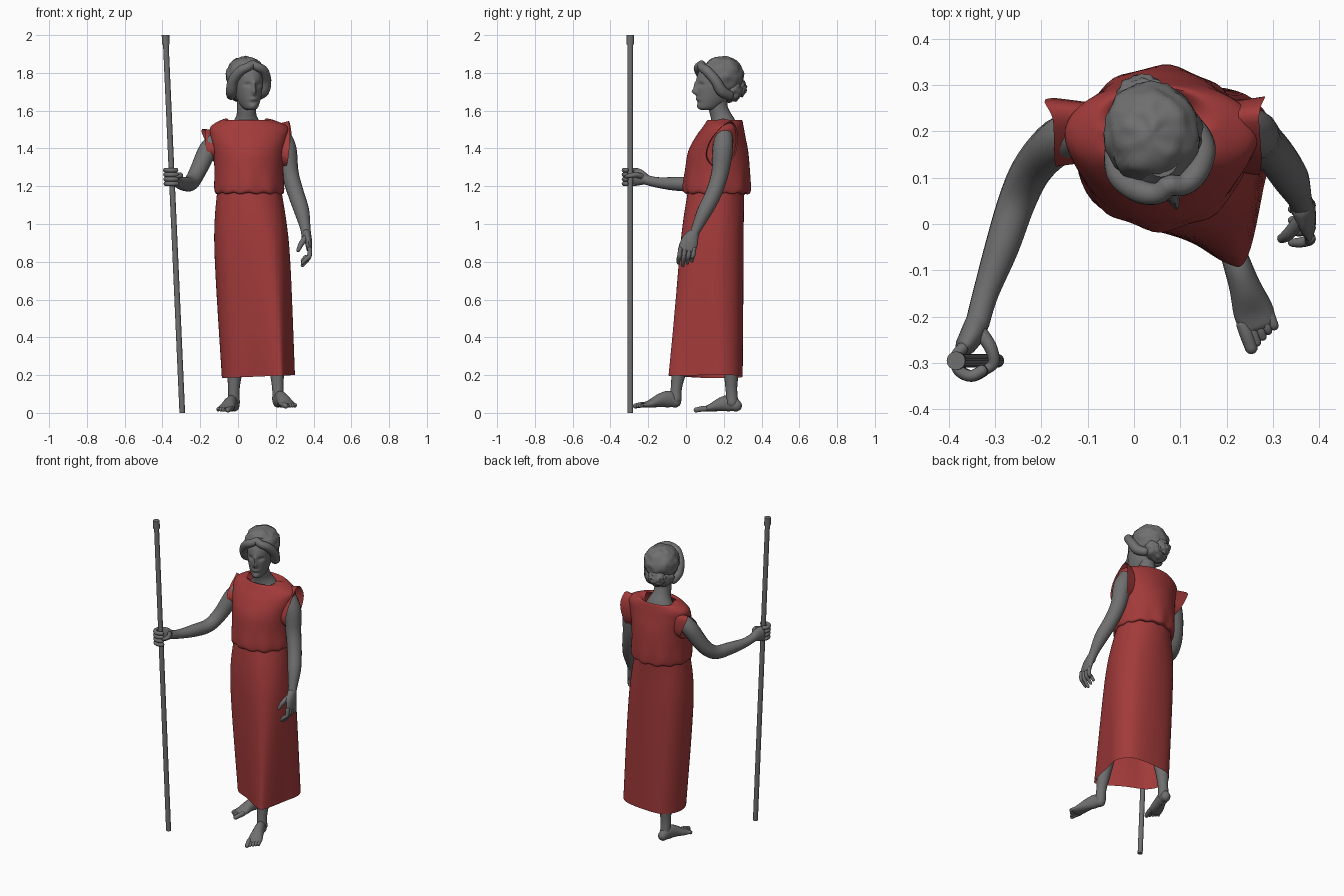
import bpy, bmesh, math
from mathutils import Vector, Matrix, noise

cube = bpy.data.objects.get("Cube")
if cube:
    bpy.data.objects.remove(cube, do_unlink=True)


def material(name, colour):
    mat = bpy.data.materials.new(name)
    mat.use_nodes = True
    mat.diffuse_color = (*colour, 1)
    mat.node_tree.nodes["Principled BSDF"].inputs["Base Color"].default_value = (*colour, 1)
    return mat


RED = material("red cloth", (0.36, 0.042, 0.042))
GREY = material("stone grey", (0.16, 0.16, 0.16))
made = []


def finish(name, bm, mat):
    bmesh.ops.recalc_face_normals(bm, faces=bm.faces[:])
    mesh = bpy.data.meshes.new(name)
    bm.to_mesh(mesh)
    bm.free()
    mesh.materials.append(mat)
    obj = bpy.data.objects.new(name, mesh)
    bpy.context.collection.objects.link(obj)
    made.append(obj)
    return obj


def spline(points, steps, closed=False):
    """Smooth curve through points of any dimension."""
    pts = [Vector(p) for p in points]
    n = len(pts)
    pick = (lambda i: pts[i % n]) if closed else (lambda i: pts[max(0, min(n - 1, i))])
    out = []
    for i in range(n if closed else n - 1):
        a, b, c, d = (pick(i + k) for k in (-1, 0, 1, 2))
        for s in range(steps):
            t = s / steps
            out.append(b + (c - a) * (t / 2) + (a * 2 - b * 5 + c * 4 - d) * (t * t / 2)
                       + (b * 3 - a - c * 3 + d) * (t ** 3 / 2))
    return out if closed else out + [pts[-1]]


def loft(name, rings, mat, caps=True):
    bm = bmesh.new()
    rows = [[bm.verts.new(p) for p in ring] for ring in rings]
    n = len(rows[0])
    for low, high in zip(rows, rows[1:]):
        for i in range(n):
            bm.faces.new((low[i], low[(i + 1) % n], high[(i + 1) % n], high[i]))
    if caps:
        bm.faces.new(rows[0])
        bm.faces.new(rows[-1])
    return finish(name, bm, mat)


def along(rings, steps):
    """Smoothly interpolate between matching rings."""
    columns = [spline(col, steps) for col in zip(*rings)]
    return [list(row) for row in zip(*columns)]


def ellipse(x0, x1, y0, y1, z, n, dip_front=0, dip_back=0):
    """Ring within bounds, starting at -x and running round the front."""
    ring = []
    for i in range(n):
        a = math.tau * i / n
        s = math.sin(a)
        drop = dip_front * max(s, 0) + dip_back * max(-s, 0)
        ring.append(Vector(((x0 + x1) / 2 - (x1 - x0) / 2 * math.cos(a),
                            (y0 + y1) / 2 - (y1 - y0) / 2 * s, z - drop)))
    return ring


def tube(name, points, up=(0, 1, 0), steps=5, sides=16, mat=GREY):
    """Rounded limb through (x, y, z, side radius[, up radius])."""
    path = spline([tuple(p) + (p[3],) * (5 - len(p)) for p in points], steps)
    centres = [p.to_3d() if len(p) == 3 else Vector(p[:3]) for p in path]
    rings = []
    last = len(path) - 1
    for i, p in enumerate(path):
        t = (centres[min(i + 1, last)] - centres[max(i - 1, 0)]).normalized()
        side = t.cross(Vector(up)).normalized()
        top = side.cross(t)
        ends = [(0, 1)]
        if i == 0:
            ends = [(-0.75, 0.4), (-0.45, 0.8), (0, 1)]
        if i == last:
            ends = [(0, 1), (0.45, 0.8), (0.75, 0.4)]
        for shift, k in ends:
            c = centres[i] + t * shift * min(p[3], p[4])
            rings.append([c + side * (p[3] * k * math.cos(math.tau * j / sides))
                          + top * (p[4] * k * math.sin(math.tau * j / sides)) for j in range(sides)])
    return loft(name, rings, mat)


# Skirt: round waist, twisted hem with the forward knee at the left
waist = ellipse(-0.11, 0.23, 0.01, 0.31, 1.18, 10)
hip = [(-.125, .17), (-.09, .05), (.03, -.01), (.16, -.03), (.23, .01),
       (.265, .1), (.265, .2), (.2, .28), (.07, .305), (-.07, .27)]
hem = [(-.085, .18), (-.05, .07), (.07, .0), (.2, -.085), (.245, -.07),
       (.28, .08), (.3, .2), (.24, .28), (.1, .3), (-.03, .28)]
skirt_rings = [[Vector((x, y, 0.185 + 0.04 * (x + 0.08))) for x, y in hem],
               [Vector((x, y, 0.88)) for x, y in hip], waist]
loft("skirt", [spline(r, 6, True) for r in along(skirt_rings, 12)], RED, caps=False)

# Blouse: bloused over the belt, sloping to an open neckline
N = 64
bounds = [(-.10, .22, .03, .30, 1.165), (-.118, .238, -.003, .33, 1.163), (-.126, .245, -.014, .34, 1.19),
          (-.125, .24, -.005, .338, 1.28), (-.13, .245, .01, .33, 1.38),
          (-.145, .262, .05, .315, 1.46), (-.145, .262, .09, .305, 1.515),
          (-.09, .19, .115, .295, 1.55)]
rows = [ellipse(*b, N) for b in bounds] + [ellipse(-.055, .145, .125, .27, 1.56, N, .03, .05)]
blouse_rings = along(rows, 5)
for ring in blouse_rings:
    for i, v in enumerate(ring):
        fade = max(0, 1 - abs(v.z - 1.19) / 0.12)
        v.z += 0.006 * fade * math.sin(i * 1.3)
        v.y -= 0.005 * fade * math.sin(i * 0.9)
loft("blouse", blouse_rings, RED, caps=False)


def sleeve(name, centre, opening):
    inner = [Vector(centre) + (Vector(p) - Vector(centre)) * 0.75 for p in opening]
    for v in inner:
        v.x += 0.6 * (0.06 - v.x)
    middle = [a.lerp(Vector(b), 0.6) for a, b in zip(inner, opening)]
    rings = along([inner, middle, [Vector(p) for p in opening]], 4)
    loft(name, [spline(r, 5, True) for r in rings], RED, caps=False)


sleeve("left_sleeve", (.23, .19, 1.42),
       [(.27, .235, 1.545), (.275, .14, 1.46), (.268, .105, 1.36), (.255, .16, 1.3), (.265, .25, 1.35), (.283, .275, 1.47)])
sleeve("right_sleeve", (-.1, .2, 1.42),
       [(-.175, .225, 1.5), (-.172, .15, 1.44), (-.165, .125, 1.385), (-.13, .18, 1.33), (-.14, .26, 1.37), (-.192, .268, 1.485)])

# Neck and upper chest
tube("neck", [(.045, .2, 1.47, .12, .09), (.045, .2, 1.52, .085, .07), (.045, .185, 1.57, .055),
              (.045, .17, 1.62, .05), (.045, .17, 1.68, .05)], sides=24)

# Head parts are made facing forward and then turned slightly to the left
head_turn = Matrix.Translation((0.048, 0.17, 0)) @ Matrix.Rotation(math.radians(18), 4, "Z")
profile = [(.012, -.09, -.03, 1.603), (.036, -.108, .0, 1.613), (.056, -.115, .05, 1.65), (.069, -.12, .08, 1.7),
           (.074, -.12, .09, 1.75), (.074, -.108, .09, 1.8), (.05, -.07, .08, 1.85)]
face_rings = along([ellipse(-w, w, f, b, z, 72) for w, f, b, z in profile], 9)
# Features: x, z, width, height, push forward
features = [(0, 1.7, .011, .016, .024), (0, 1.733, .01, .026, .014), (.031, 1.738, .016, .011, -.012),
            (-.031, 1.738, .016, .011, -.012), (0, 1.662, .02, .007, .007),
            (0, 1.643, .02, .006, -.004), (0, 1.622, .018, .012, .006)]
for ring in face_rings:
    for v in ring:
        if v.y < -0.02:
            v.y -= sum(a * math.exp(-((v.x - x) / w) ** 2 - ((v.z - z) / h) ** 2) for x, z, w, h, a in features)
loft("face", face_rings, GREY).matrix_world = head_turn


def hair_mass(name, centre, radii, lump):
    bm = bmesh.new()
    bmesh.ops.create_uvsphere(bm, u_segments=40, v_segments=28, radius=1)
    for v in bm.verts:
        v.co *= 1 + lump * noise.noise(v.co * 3.5)
        v.co = Vector(a * b + c for a, b, c in zip(v.co, radii, centre))
    finish(name, bm, GREY).matrix_world = head_turn


hair_mass("hair", (0, .025, 1.785), (.105, .112, .103), .09)
hair_mass("hair_nape", (0, .065, 1.71), (.09, .065, .065), .12)
hair_mass("hair_bun", (0, .11, 1.72), (.055, .045, .05), .2)
for s, side in ((1, "left"), (-1, "right")):
    wave = tube(side + "_hair_wave", [(s * .075, .04, 1.68, .025), (s * .09, -.01, 1.705, .03), (s * .092, -.045, 1.76, .027),
                                      (s * .065, -.083, 1.81, .026), (s * .03, -.1, 1.83, .023), (0, -.09, 1.845, .022)],
                up=(0, 0.3, 1))
    wave.matrix_world = head_turn

# Arms
tube("left_arm", [(.225, .2, 1.48, .045), (.255, .195, 1.4, .054), (.275, .18, 1.27, .046), (.307, .145, 1.16, .043),
                  (.337, .1, 1.07, .04), (.357, .055, .975, .027), (.362, .035, .93, .026)])
tube("right_arm", [(-.11, .2, 1.45, .045), (-.16, .18, 1.39, .05), (-.215, .125, 1.275, .044), (-.25, .055, 1.217, .041),
                   (-.285, -.05, 1.213, .037), (-.32, -.15, 1.22, .028), (-.338, -.215, 1.235, .026)], up=(0.3, 0, 1))

# Left hand, relaxed
tube("left_palm", [(.362, .04, .95, .024, .03), (.372, .02, .91, .02, .045), (.378, .006, .865, .015, .046)])
for i in range(4):
    y = -0.03 + 0.024 * i
    reach = 0.012 * abs(i - 1)
    tube("left_finger", [(.38, y, .87, .012), (.378, y - .005, .83, .012), (.358, y - .01, .8 + reach, .011),
                         (.34, y - .01, .78 + reach, .009)], sides=10)
tube("left_thumb", [(.36, .01, .93, .016), (.335, -.02, .895, .014), (.318, -.032, .86, .01)], sides=10)

# Staff
foot_point, top_point = Vector((-0.295, -0.295, 0)), Vector((-0.384, -0.295, 2))


def on_staff(z):
    return foot_point.lerp(top_point, z / 2)


def staff_part(name, z0, z1, radius):
    rings = [ellipse(c.x - radius, c.x + radius, c.y - radius, c.y + radius, c.z, 16)
             for c in (on_staff(z0), on_staff(z1))]
    loft(name, rings, GREY)


staff_part("staff", 0, 1.97, 0.015)
staff_part("staff_cap", 1.95, 2, 0.02)

# Right hand, closed round the staff
tube("right_palm", [(-.337, -.21, 1.235, .026), (-.35, -.24, 1.245, .026, .042), (-.365, -.265, 1.25, .022, .047)], up=(0, 0, 1))
for i in range(4):
    z = 1.213 + 0.024 * i
    c = on_staff(z)
    curl = [(c.x + .033 * math.cos(a), c.y + .033 * math.sin(a), z, .0125) for a in (2.1, 2.9, 3.8, 4.7, 5.6)]
    tube("right_finger", curl, up=(0, 0, 1), sides=10)
tube("right_thumb", [(-.335, -.23, 1.25, .016), (-.31, -.265, 1.26, .014), (-.303, -.3, 1.255, .012),
                     (-.325, -.318, 1.25, .01)], up=(0, 0, 1), sides=10)

# Legs
tube("left_leg", [(.2, .02, .45, .055), (.205, -.03, .25, .042), (.21, -.05, .14, .03), (.213, -.055, .07, .032)])
tube("right_leg", [(0, .2, .45, .055), (-.015, .235, .25, .043), (-.022, .24, .13, .031), (-.022, .245, .05, .032)])


def foot(side, heel, angle, inner):
    """Foot pointing forward with five toes; inner is the big-toe side."""
    place = Matrix.Translation(heel) @ Matrix.Rotation(math.radians(angle), 4, "Z")
    shape = [(0, -.022, .032, .028, .03), (0, -.06, .048, .03, .044), (0, -.11, .043, .034, .037),
             (0, -.165, .025, .043, .022), (0, -.2, .018, .04, .014)]
    tube(side + "_foot", shape, up=(0, 0, 1)).matrix_world = place
    for i in range(5):
        x = inner * (0.03 - 0.0155 * i)
        r = 0.015 if i == 0 else 0.01
        tip = -0.243 + 0.008 * i
        toe = tube(side + "_toe", [(x, -.185, .02, r), (x, -.21, .018, r), (x, tip, .012, r * .9)], up=(0, 0, 1), sides=10)
        toe.matrix_world = place


foot("left", (.203, -.03, .024), 19, -1)
foot("right", (-.012, .293, .003), -17, 1)

# Smooth shading with crisp edges
bpy.ops.object.select_all(action="DESELECT")
for obj in made:
    obj.select_set(True)
bpy.context.view_layer.objects.active = made[0]
bpy.ops.object.shade_smooth_by_angle(angle=math.radians(50))
